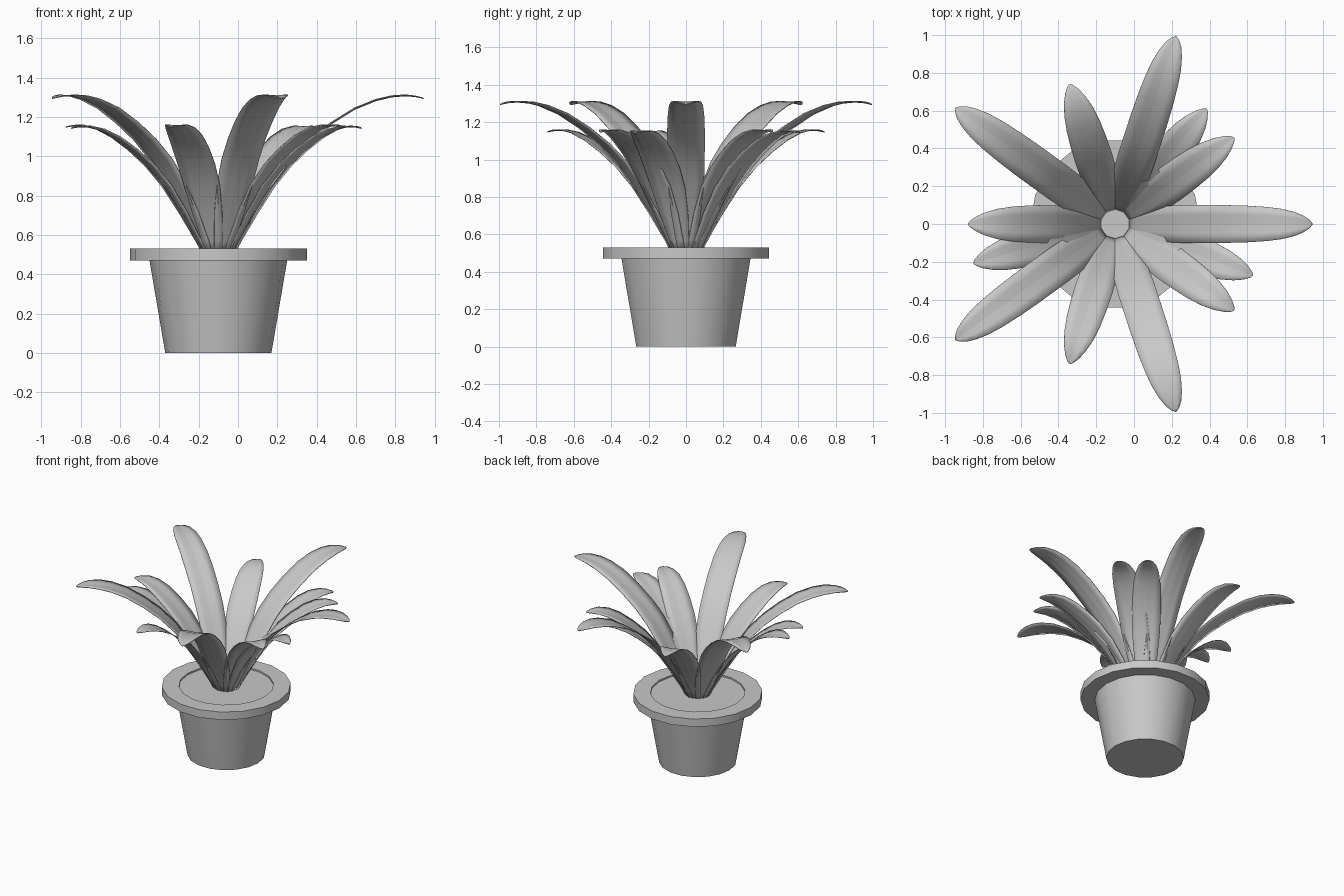
import bpy, bmesh, math

cube = bpy.data.objects.get("Cube")
if cube:
    bpy.data.objects.remove(cube, do_unlink=True)

CENTRE_X = -0.10
SIDES = 18

grey = bpy.data.materials.new("plain grey")
grey.use_nodes = True
grey.diffuse_color = (0.58, 0.58, 0.58, 1)
grey.node_tree.nodes["Principled BSDF"].inputs["Base Color"].default_value = (0.58, 0.58, 0.58, 1)


def finish(name, bm):
    """Turn a bmesh into a smooth-shaded object placed on the pot axis."""
    mesh = bpy.data.meshes.new(name)
    bm.to_mesh(mesh)
    bm.free()
    mesh.materials.append(grey)
    obj = bpy.data.objects.new(name, mesh)
    bpy.context.collection.objects.link(obj)
    obj.location.x = CENTRE_X
    bpy.ops.object.select_all(action="DESELECT")
    obj.select_set(True)
    bpy.context.view_layer.objects.active = obj
    bpy.ops.object.shade_smooth_by_angle(angle=math.radians(35))
    return obj


def lathe(name, profile):
    """Revolve (radius, height) points and cap both ends."""
    bm = bmesh.new()
    rings = []
    for r, z in profile:
        rings.append([bm.verts.new((r * math.cos(a), r * math.sin(a), z))
                      for a in (math.tau * i / SIDES for i in range(SIDES))])
    for low, high in zip(rings, rings[1:]):
        for i in range(SIDES):
            j = (i + 1) % SIDES
            bm.faces.new((low[i], low[j], high[j], high[i]))
    bm.faces.new(rings[0][::-1])
    bm.faces.new(rings[-1])
    return finish(name, bm)


def leaf(name, spine, degrees):
    """Arching blade from (reach, height, half width) points, creased along the rib."""
    bm = bmesh.new()
    across = (-1, -0.5, 0, 0.5, 1)
    rows = [[bm.verts.new((r, s * w, z + 0.07 * abs(s) * w)) for s in across]
            for r, z, w in spine]
    for a, b in zip(rows, rows[1:]):
        for i in range(len(across) - 1):
            bm.faces.new((a[i], b[i], b[i + 1], a[i + 1]))
    obj = finish(name, bm)
    for edge in obj.data.edges:
        if all(abs(obj.data.vertices[v].co.y) < 1e-5 for v in edge.vertices):
            edge.use_edge_sharp = True
    obj.rotation_euler.z = math.radians(degrees)
    skin = obj.modifiers.new("thickness", "SOLIDIFY")
    skin.thickness = 0.005
    return obj


# Pot: tapered body, wide rim and nearly flush soil
lathe("pot", [(0.27, 0), (0.35, 0.47), (0.45, 0.47), (0.45, 0.53),
              (0.33, 0.53), (0.33, 0.518)])

# Leaf spines: reach, height, half width
LONG = [(0.06, 0.49, 0.04), (0.10, 0.57, 0.055), (0.18, 0.71, 0.08),
        (0.28, 0.87, 0.096), (0.36, 0.98, 0.1), (0.46, 1.08, 0.1),
        (0.57, 1.165, 0.1), (0.69, 1.24, 0.097), (0.80, 1.285, 0.09),
        (0.88, 1.304, 0.08), (0.95, 1.31, 0.063), (1.0, 1.306, 0.043),
        (1.03, 1.3, 0.022), (1.045, 1.296, 0.003)]
SHORT = [(0.06, 0.49, 0.04), (0.10, 0.57, 0.055), (0.18, 0.71, 0.08),
         (0.27, 0.85, 0.096), (0.36, 0.955, 0.1), (0.45, 1.035, 0.098),
         (0.54, 1.1, 0.092), (0.62, 1.14, 0.08), (0.69, 1.158, 0.06),
         (0.74, 1.157, 0.037), (0.77, 1.152, 0.015), (0.778, 1.15, 0.003)]

# Two alternating whorls of five
for k in range(5):
    leaf(f"long_leaf_{k + 1}", LONG, 72 * k)
    leaf(f"short_leaf_{k + 1}", SHORT, 72 * k + 36)

# Three extra short leaves tucked beside the whorls
for k in range(3):
    extra = leaf(f"side_leaf_{k + 1}", SHORT, 51.5 + 144 * k)
    extra.location.z = -0.006
